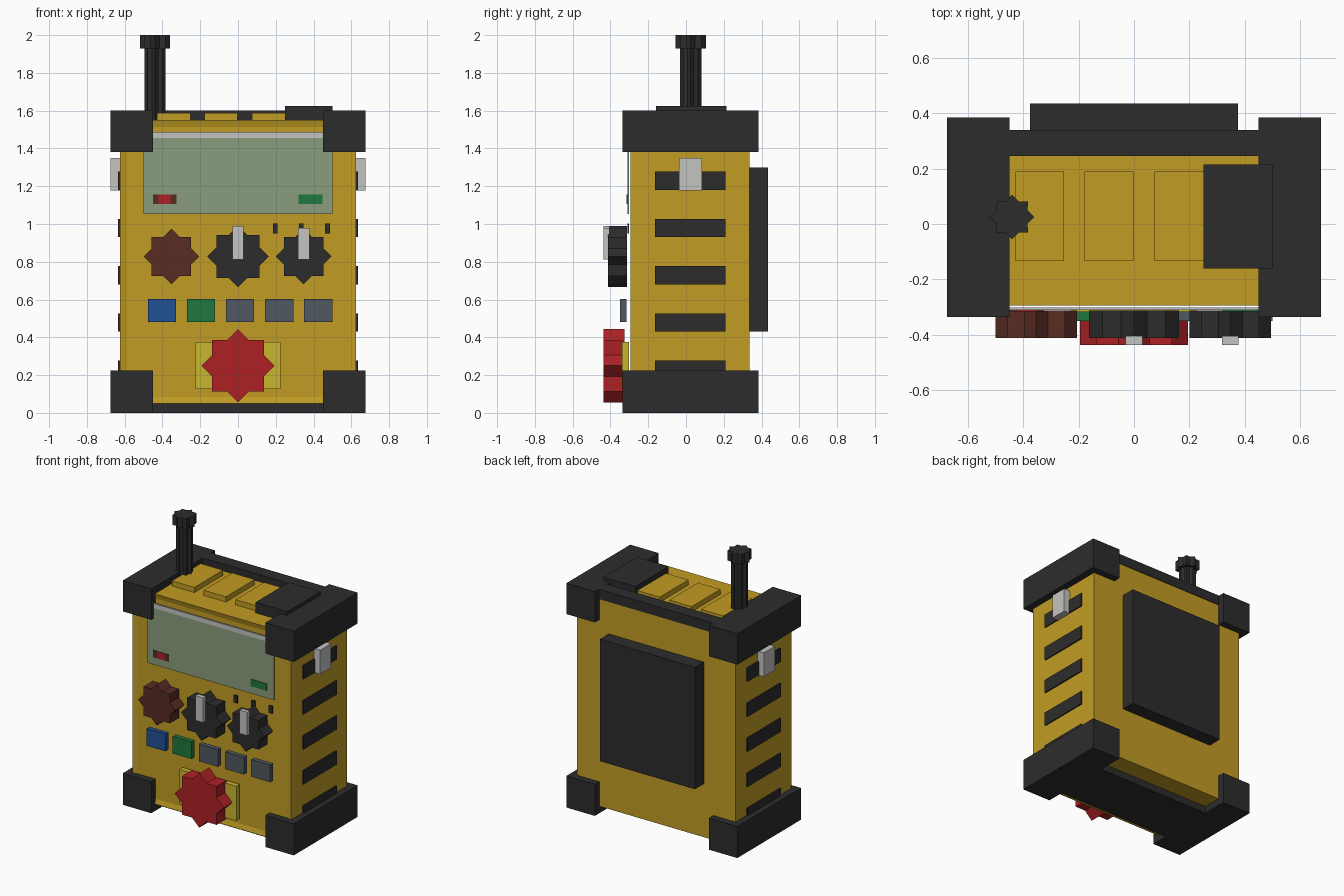
import bpy, bmesh, math

if "Cube" in bpy.data.objects:
    bpy.data.objects.remove(bpy.data.objects["Cube"])


def colour(name, r, g, b):
    def lin(c):
        c /= 255
        return c / 12.92 if c < 0.04045 else ((c + 0.055) / 1.055) ** 2.4
    m = bpy.data.materials.new(name)
    m.diffuse_color = (lin(r), lin(g), lin(b), 1)
    m.use_nodes = True
    m.node_tree.nodes["Principled BSDF"].inputs["Base Color"].default_value = m.diffuse_color
    return m


YELLOW = colour("casing yellow", 194, 156, 36)
DARK = colour("rubber black", 44, 44, 44)
RED = colour("red", 174, 33, 37)
BROWN = colour("dark red brown", 88, 44, 36)
BLUE = colour("blue", 32, 80, 148)
GREEN = colour("green", 32, 120, 62)
SLATE = colour("slate grey", 80, 88, 96)
LIGHT = colour("light grey", 196, 196, 192)
GLASS = colour("screen green", 138, 158, 125)
LABEL = colour("label yellow", 200, 182, 46)


def finish(name, bm, mat):
    bmesh.ops.recalc_face_normals(bm, faces=bm.faces)
    me = bpy.data.meshes.new(name)
    bm.to_mesh(me)
    bm.free()
    me.materials.append(mat)
    ob = bpy.data.objects.new(name, me)
    bpy.context.collection.objects.link(ob)
    return ob


def box_mesh(x, y, z):
    bm = bmesh.new()
    bmesh.ops.create_cube(bm, size=1)
    for v in bm.verts:
        v.co = [r[0] if c < 0 else r[1] for c, r in zip(v.co, (x, y, z))]
    return bm


def box(name, x, y, z, mat):
    return finish(name, box_mesh(x, y, z), mat)


def star(name, cx, c2, r, lo, hi, mat, axis="Y"):
    """Eight-pointed prism: the outline of two squares turned by 45 degrees."""
    bm = bmesh.new()
    ring = []
    for i in range(16):
        a = math.pi * i / 8
        q = r if i % 2 == 0 else r * 0.765
        u, w = cx + q * math.cos(a), c2 + q * math.sin(a)
        ring.append(bm.verts.new((u, lo, w) if axis == "Y" else (u, w, lo)))
    face = bm.faces.new(ring)
    ext = bmesh.ops.extrude_face_region(bm, geom=[face])["geom"]
    d = (0, hi - lo, 0) if axis == "Y" else (0, 0, hi - lo)
    bmesh.ops.translate(bm, vec=d, verts=[g for g in ext if isinstance(g, bmesh.types.BMVert)])
    return finish(name, bm, mat)


# casing with a shallow recessed front
bm = box_mesh((-0.625, 0.625), (-0.295, 0.335), (0.05, 1.55))
front = [f for f in bm.faces if f.calc_center_median().y < -0.29]
bmesh.ops.inset_region(bm, faces=front, thickness=0.05)
bmesh.ops.translate(bm, vec=(0, 0.01, 0), verts=front[0].verts)
finish("casing", bm, YELLOW)

# rubber guards, side vents and latches
for s, side in ((-1, "left"), (1, "right")):
    def span(a, b):
        return tuple(sorted((s * a, s * b)))
    box(side + "_upper_guard", span(0.45, 0.675), (-0.335, 0.385), (1.38, 1.6), DARK)
    box(side + "_lower_guard", span(0.45, 0.675), (-0.335, 0.385), (0, 0.225), DARK)
    for i in range(5):
        z = 0.18 + 0.25 * i
        box(side + "_vent", span(0.61, 0.634), (-0.165, 0.21), (z, z + 0.097), DARK)
    box(side + "_latch", span(0.62, 0.675), (-0.037, 0.085), (1.178, 1.35), LIGHT)
box("top_rear_rail", (-0.45, 0.45), (0.245, 0.34), (1.53, 1.6), DARK)
box("base_plate", (-0.45, 0.45), (-0.21, 0.2), (0, 0.05), DARK)
box("rear_pack", (-0.375, 0.375), (0.335, 0.435), (0.43, 1.3), DARK)

# top: raised tiles, cap and antenna
for x in (-0.428, -0.178, 0.074):
    box("top_tile", (x, x + 0.176), (-0.133, 0.19), (1.55, 1.587), YELLOW)
box("top_cap", (0.25, 0.5), (-0.16, 0.215), (1.55, 1.625), DARK)
star("antenna_shaft", -0.44, 0.025, 0.056, 1.55, 1.94, DARK, "Z")
star("antenna_tip", -0.44, 0.025, 0.08, 1.93, 2.0, DARK, "Z")

# display with its trim strip and indicators
box("screen", (-0.5, 0.5), (-0.311, -0.301), (1.052, 1.455), GLASS)
box("screen_trim", (-0.5, 0.5), (-0.311, -0.301), (1.455, 1.488), LIGHT)
for x0, x1, mat in ((-0.45, -0.42, BROWN), (-0.42, -0.358, RED),
                    (-0.358, -0.325, BROWN), (0.32, 0.447, GREEN)):
    box("indicator", (x0, x1), (-0.315, -0.31), (1.105, 1.155), mat)

# dials, pointers and tick marks
star("left_dial", -0.353, 0.828, 0.147, -0.412, -0.312, BROWN)
star("middle_dial", 0, 0.828, 0.162, -0.412, -0.312, DARK)
star("right_dial", 0.348, 0.828, 0.147, -0.412, -0.312, DARK)
for x, z in ((0, 0.99), (0.348, 0.98)):
    box("dial_pointer", (x - 0.03, x + 0.03), (-0.436, -0.405), (0.813, z), LIGHT)
for x in (0.197, 0.335, 0.473):
    box("tick_mark", (x - 0.013, x + 0.013), (-0.311, -0.301), (0.95, 1.003), DARK)

# push buttons
for i, mat in enumerate((BLUE, GREEN, SLATE, SLATE, SLATE)):
    x = -0.402 + 0.2065 * i
    box("push_button", (x - 0.075, x + 0.075), (-0.35, -0.316), (0.48, 0.603), mat)

# emergency button on its plate
box("emergency_plate", (-0.225, 0.225), (-0.34, -0.302), (0.127, 0.375), LABEL)
star("emergency_button", 0, 0.25, 0.194, -0.437, -0.325, RED)
